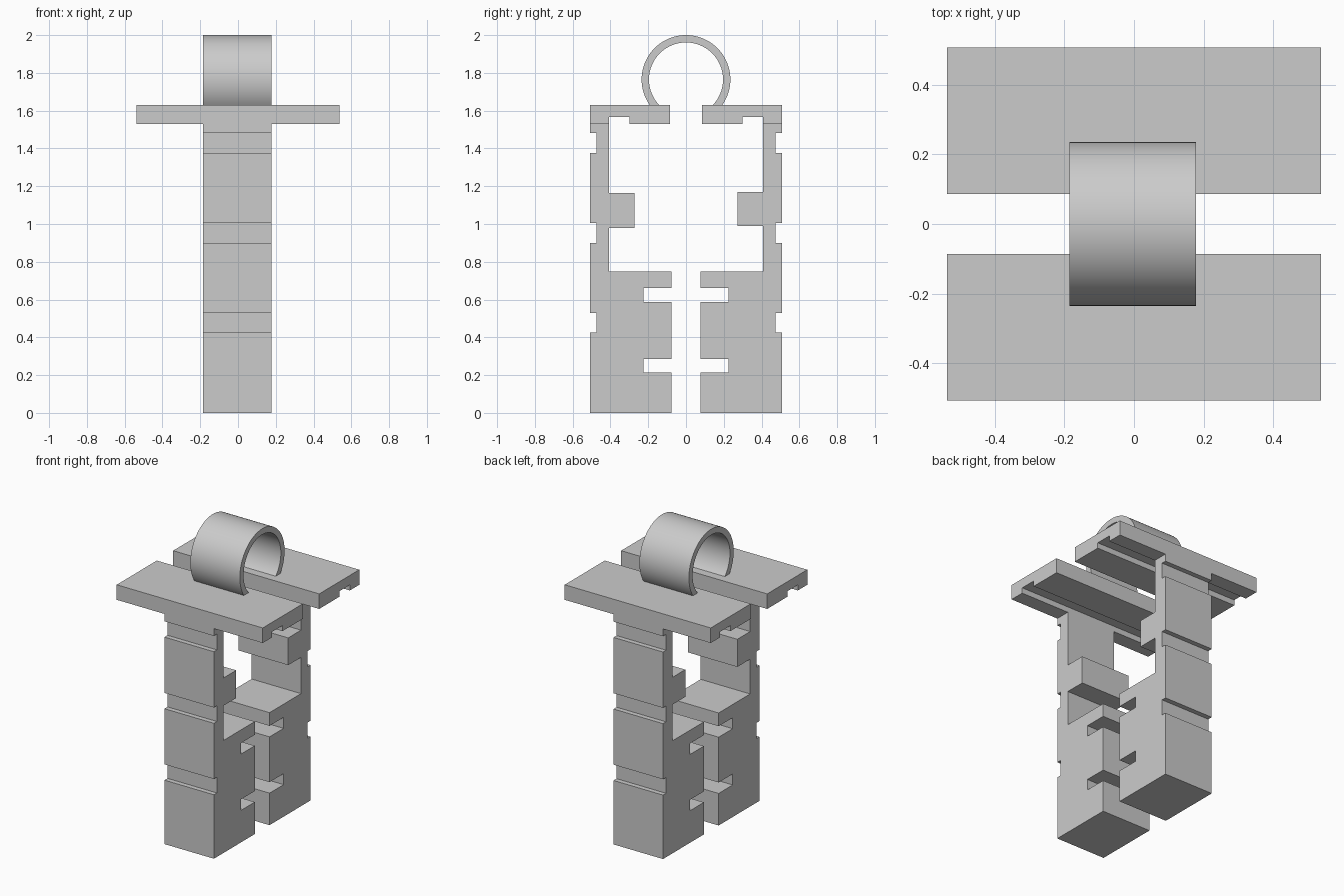
import bpy
import bmesh
import math

cube = bpy.data.objects.get("Cube")
if cube:
    bpy.data.objects.remove(cube, do_unlink=True)

grey = bpy.data.materials.new("plain grey")
grey.diffuse_color = (0.6, 0.6, 0.6, 1)
grey.use_nodes = True
grey.node_tree.nodes["Principled BSDF"].inputs["Base Color"].default_value = (0.6, 0.6, 0.6, 1)

COLUMN_X = (-0.186, 0.178)
PLATE_X = (-0.537, 0.537)
OUTER, WALL, INNER = 0.507, 0.408, 0.077
PLATE_TOP, PLATE_BOTTOM = 1.63, 1.53


def extrude_profile(name, points, x_range):
    """Extrude a (y, z) outline along x."""
    bm = bmesh.new()
    face = bm.faces.new([bm.verts.new((x_range[0], y, z)) for y, z in points])
    out = bmesh.ops.extrude_face_region(bm, geom=[face])
    verts = [v for v in out["geom"] if isinstance(v, bmesh.types.BMVert)]
    bmesh.ops.translate(bm, verts=verts, vec=(x_range[1] - x_range[0], 0, 0))
    bmesh.ops.recalc_face_normals(bm, faces=bm.faces)
    mesh = bpy.data.meshes.new(name)
    bm.to_mesh(mesh)
    bm.free()
    mesh.materials.append(grey)
    obj = bpy.data.objects.new(name, mesh)
    bpy.context.collection.objects.link(obj)
    return obj


def notch(edge, depth_y, low, high):
    """Four outline points of a rectangular step, listed upwards."""
    return [(edge, low), (depth_y, low), (depth_y, high), (edge, high)]


def build_half(side, sign, block_z):
    # Column: outer grooves, inner block and two inner slots
    outer = [(OUTER, 0)]
    for low in (0.425, 0.9, 1.376):
        outer += notch(OUTER, 0.475, low, low + 0.105)
    outer.append((OUTER, PLATE_BOTTOM))

    inner = [(INNER, 0)]
    for low in (0.213, 0.587):
        inner += notch(INNER, 0.225, low, low + 0.073)
    inner += [(INNER, 0.748), (WALL, 0.748)]
    inner += notch(WALL, 0.273, *block_z)
    inner.append((WALL, PLATE_BOTTOM))
    column = [(sign * y, z) for y, z in outer + inner[::-1]]
    extrude_profile(side + "_column", column, COLUMN_X)

    # Wide top plate with a groove along its underside
    plate = [(OUTER, PLATE_BOTTOM), (OUTER, PLATE_TOP),
             (0.086, PLATE_TOP), (0.086, PLATE_BOTTOM)]
    plate += notch(0.3, 0.3, PLATE_BOTTOM, 1.567)[1:3]
    plate += [(WALL, 1.567), (WALL, PLATE_BOTTOM)]
    extrude_profile(side + "_top_plate", [(sign * y, z) for y, z in plate], PLATE_X)


build_half("front", -1, (0.979, 1.163))
build_half("back", 1, (0.989, 1.17))


# Open ring standing on both plates
def arc(radius, centre_z, steps=72):
    start = -math.asin((centre_z - PLATE_TOP) / radius)
    span = math.pi - 2 * start
    return [(radius * math.cos(start + span * i / steps),
             centre_z + radius * math.sin(start + span * i / steps))
            for i in range(steps + 1)]


ring = extrude_profile("ring", arc(0.235, 1.765) + arc(0.196, 1.765)[::-1], COLUMN_X)
bpy.ops.object.select_all(action="DESELECT")
ring.select_set(True)
bpy.context.view_layer.objects.active = ring
bpy.ops.object.shade_smooth_by_angle(angle=math.radians(30))
